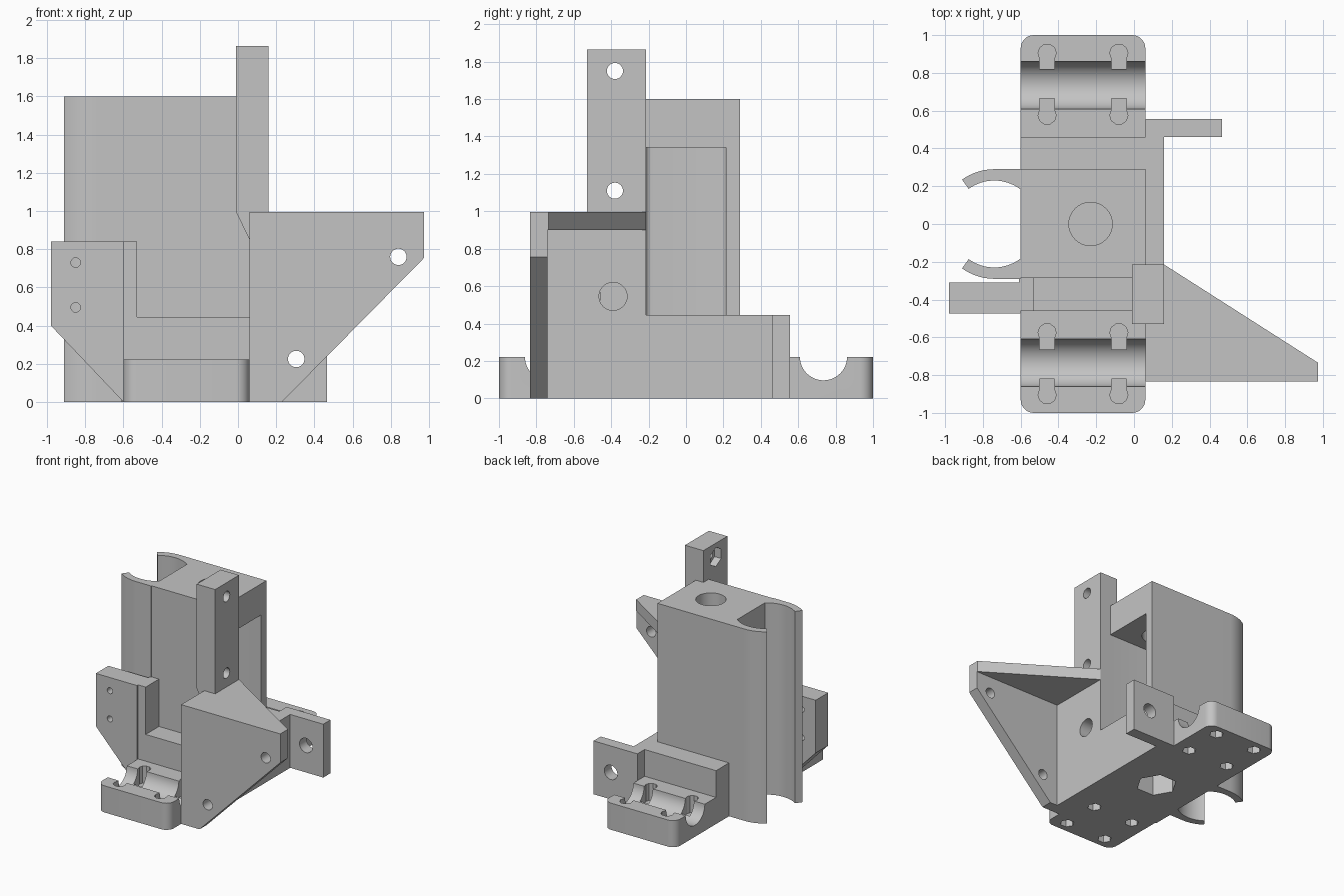
import bpy, bmesh, math

cube = bpy.data.objects.get("Cube")
if cube:
    bpy.data.objects.remove(cube, do_unlink=True)

grey = bpy.data.materials.new("plain_grey")
grey.use_nodes = True
COLOUR = (0.55, 0.55, 0.55, 1)
grey.diffuse_color = COLOUR
grey.node_tree.nodes["Principled BSDF"].inputs["Base Color"].default_value = COLOUR


def place(axis, a, b, depth):
    """Put a 2D profile point at a depth along the given axis."""
    return {"x": (depth, a, b), "y": (a, depth, b), "z": (a, b, depth)}[axis]


def prism(name, axis, points, lo, hi):
    """Extrude a closed profile along an axis."""
    bm = bmesh.new()
    face = bm.faces.new([bm.verts.new(place(axis, a, b, lo)) for a, b in points])
    new = bmesh.ops.extrude_face_region(bm, geom=[face])["geom"]
    verts = [v for v in new if isinstance(v, bmesh.types.BMVert)]
    bmesh.ops.translate(bm, verts=verts, vec=place(axis, 0, 0, hi - lo))
    bmesh.ops.recalc_face_normals(bm, faces=bm.faces)
    mesh = bpy.data.meshes.new(name)
    bm.to_mesh(mesh)
    bm.free()
    mesh.materials.append(grey)
    obj = bpy.data.objects.new(name, mesh)
    bpy.context.collection.objects.link(obj)
    return obj


def box(name, x, y, z):
    return prism(name, "z", [(x[0], y[0]), (x[1], y[0]), (x[1], y[1]), (x[0], y[1])], *z)


def arc(cx, cy, r, start, end, steps=12):
    angles = [math.radians(start + (end - start) * i / steps) for i in range(steps + 1)]
    return [(cx + r * math.cos(t), cy + r * math.sin(t)) for t in angles]


def rod(axis, a, b, r, lo, hi, sides=32, turn=0):
    """Round or many-sided cutter."""
    return prism("cutter", axis, arc(a, b, r, turn, turn + 360, sides)[:-1], lo, hi)


def cut(obj, *cutters):
    """Subtract cutters from a part and delete them."""
    bpy.context.view_layer.objects.active = obj
    for c in cutters:
        mod = obj.modifiers.new("cut", "BOOLEAN")
        mod.operation, mod.solver, mod.object = "DIFFERENCE", "EXACT", c
        bpy.ops.object.modifier_apply(modifier=mod.name)
        bpy.data.objects.remove(c, do_unlink=True)


LEFT, RIGHT = -0.6, 0.06      # sides of the main body
OUT = 0.16                    # outer face of the side wall
BASE = 0.445                  # top of the base


def hex_pocket():
    return rod("z", -0.23, 0, 0.16, -0.1, 0.36, 6)


# Main column with a side pocket, top bore and bottom nut pocket
column = box("main_column", (LEFT, RIGHT), (-0.285, 0.29), (0, 1.6))
r = 0.03
pocket = ([(0.2, -0.215), (0.2, 0.215)] + arc(-0.47 + r, 0.215 - r, r, 90, 180, 6)
          + arc(-0.47 + r, -0.215 + r, r, 180, 270, 6))
cut(column, prism("cutter", "z", pocket, BASE, 1.34),
    rod("z", -0.23, 0, 0.115, 1.2, 1.7), hex_pocket())

# Base under and around the column
base = box("base", (LEFT, RIGHT), (-0.46, 0.46), (0, BASE))
cut(base, hex_pocket())
box("base_side", (RIGHT, OUT), (-0.215, 0.46), (0, BASE))

# Curved arms of the open bearing holder
for side, name in ((1, "back_holder_arm"), (-1, "front_holder_arm")):
    outline = (arc(-0.74, 0, 0.29, 126, 90) + [(LEFT, 0.29)]
               + arc(-0.74, 0, 0.23, 52.5, 126, 16))
    prism(name, "z", [(x, side * y) for x, y in outline], 0, 1.6)

# Rod clamps at both ends, with bolt holes, side slots and nut pockets
for side, name in ((1, "back_rod_clamp"), (-1, "front_rod_clamp")):
    c = 0.07
    outline = ([(LEFT, 0.46), (RIGHT, 0.46)] + arc(RIGHT - c, 1 - c, c, 0, 90, 8)
               + arc(LEFT + c, 1 - c, c, 90, 180, 8))
    clamp = prism(name, "z", [(x, side * y) for x, y in outline], 0, 0.222)
    cut(clamp, rod("x", side * 0.735, 0.222, 0.126, -0.8, 0.2, 48))
    for x in (-0.46, -0.08):
        for y, inner in ((0.575, 0.665), (0.905, 0.82)):
            ys = sorted((side * y, side * inner))
            cut(clamp, rod("z", x, side * y, 0.048, 0.08, 0.4, 10),
                box("cutter", (x - 0.04, x + 0.04), ys, (0.08, 0.4)),
                rod("z", x, side * y, 0.055, -0.1, 0.06, 6))

# Rear tab with a bolt hole
tab = box("rear_tab", (RIGHT, 0.465), (0.46, 0.555), (0, BASE))
cut(tab, rod("y", 0.305, 0.225, 0.06, 0.3, 0.7))

# Side wall, front plate and triangular top plate
wall = box("side_wall", (RIGHT, OUT), (-0.83, -0.215), (0, 0.995))
cut(wall, rod("x", -0.39, 0.545, 0.075, -0.1, 0.3))
plate = prism("front_plate", "y",
              [(RIGHT, 0), (0.23, 0), (0.975, 0.755), (0.975, 0.995), (RIGHT, 0.995)],
              -0.835, -0.74)
cut(plate, *[rod("y", x, z, 0.043, -1, -0.6) for x, z in ((0.305, 0.225), (0.84, 0.76))])
prism("top_plate", "z",
      [(RIGHT, -0.83), (0.975, -0.83), (0.975, -0.735), (OUT, -0.215), (RIGHT, -0.215)],
      0.9, 0.995)

# Upright mast with through holes and nut pockets
mast = prism("mast", "y",
             [(OUT, 1.865), (-0.01, 1.865), (-0.01, 0.995), (RIGHT, 0.85), (OUT, 0.85)],
             -0.53, -0.215)
for z in (1.11, 1.75):
    cut(mast, rod("x", -0.38, z, 0.043, -0.1, 0.3),
        rod("x", -0.38, z, 0.08, -0.1, 0.05, 6, 30))

# Side wing with two small holes, and the post joining it to the base
wing = prism("side_wing", "y",
             [(-0.98, 0.84), (-0.98, 0.4), (-0.6, 0), (-0.6, 0.84)], -0.475, -0.31)
cut(wing, *[rod("y", -0.85, z, 0.025, -0.6, -0.2) for z in (0.495, 0.73)])
box("wing_post", (-0.61, -0.53), (-0.46, -0.28), (0, 0.84))

# Smooth the curved faces and keep the edges sharp
bpy.ops.object.select_all(action="DESELECT")
for obj in bpy.context.collection.objects:
    if obj.type == "MESH" and grey.name in obj.data.materials:
        obj.select_set(True)
        bpy.context.view_layer.objects.active = obj
bpy.ops.object.shade_smooth_by_angle(angle=math.radians(30))
